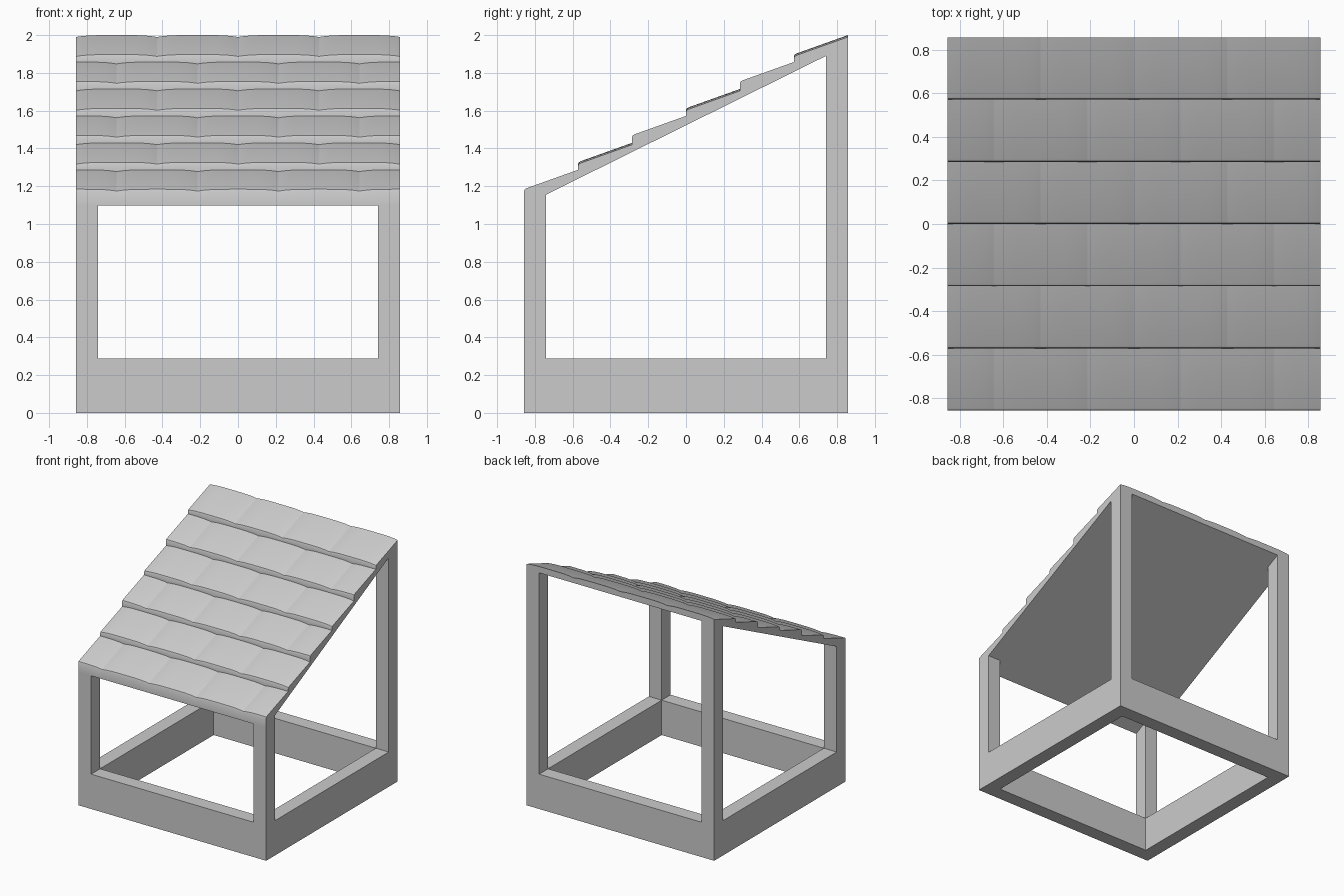
import bpy, bmesh

if "Cube" in bpy.data.objects:
    bpy.data.objects.remove(bpy.data.objects["Cube"])

H = 0.857          # half width of the shelter
T = 0.117          # frame thickness
BASE = 0.287       # base wall height
ROWS = 6
STEP = 2 * H / ROWS
TILE = 2 * H / 4


def under(y):
    # sloping underside of the roof
    return 1.098 + (y + H) * 0.4955


def new_object(name, bm):
    bmesh.ops.recalc_face_normals(bm, faces=bm.faces[:])
    me = bpy.data.meshes.new(name)
    bm.to_mesh(me)
    bm.free()
    ob = bpy.data.objects.new(name, me)
    bpy.context.collection.objects.link(ob)
    return ob


def loft(bm, loops, closed):
    # bridge a sequence of equal closed vertex loops
    vs = [[bm.verts.new(p) for p in lp] for lp in loops]
    pairs = list(zip(vs, vs[1:] + vs[:1] if closed else vs[1:]))
    for a, b in pairs:
        n = len(a)
        for i in range(n):
            j = (i + 1) % n
            bm.faces.new((a[i], a[j], b[j], b[i]))
    if not closed:
        bm.faces.new(vs[0])
        bm.faces.new(vs[-1])


def square(r, z):
    return [(-r, -r, z), (r, -r, z), (r, r, z), (-r, r, z)]


# Base: square ring of low walls, open in the middle
bm = bmesh.new()
loft(bm, [square(H, 0), square(H, BASE), square(H - T, BASE), square(H - T, 0)], True)
new_object("base_walls", bm)

# Corner posts, tops cut to the roof slope
for sx, side in ((-1, "left"), (1, "right")):
    for sy, end in ((-1, "front"), (1, "back")):
        xy = [(sx * a, sy * b) for a, b in ((H, H), (H - T, H), (H - T, H - T), (H, H - T))]
        bm = bmesh.new()
        loft(bm, [[(x, y, BASE) for x, y in xy], [(x, y, under(y)) for x, y in xy]], False)
        new_object(f"{end}_{side}_post", bm)


# Roof: stepped tile profile lofted across x, with staggered seams
def sag(x, row):
    t = (x + H) / TILE + (0.5 if row % 2 == 0 else 0)
    u = abs(2 * (t - round(t - 0.5)) - 1)
    return 0.010 * min(u, 1) ** 4


def roof_profile(x):
    pts = [(x, H, under(H)), (x, -H, under(-H))]
    for r in range(ROWS):
        y0, z0, d = -H + r * STEP, 1.187 + r * 0.1426, sag(x, r)
        if r:
            pts.append((x, y0, z0 - 0.0426 - sag(x, r - 1)))
        # rounded nose, then the tile face (the next nose closes it)
        pts += [(x, y0, z0 - 0.012 - d), (x, y0 + 0.004, z0 - 0.003 - d),
                (x, y0 + 0.014, z0 + 0.003 - d)]
    pts.append((x, H, 2.0 - sag(x, ROWS - 1)))
    return pts


cuts = (0, 0.02, 0.08, 0.18, 0.34, 0.5, 0.66, 0.82, 0.92, 0.98)
xs = [-H + (k + c) * TILE / 2 for k in range(8) for c in cuts] + [H]
bm = bmesh.new()
loft(bm, [roof_profile(x) for x in xs], False)
roof = new_object("tiled_roof", bm)
bpy.context.view_layer.objects.active = roof
roof.select_set(True)
bpy.ops.object.shade_smooth_by_angle(angle=0.61)
